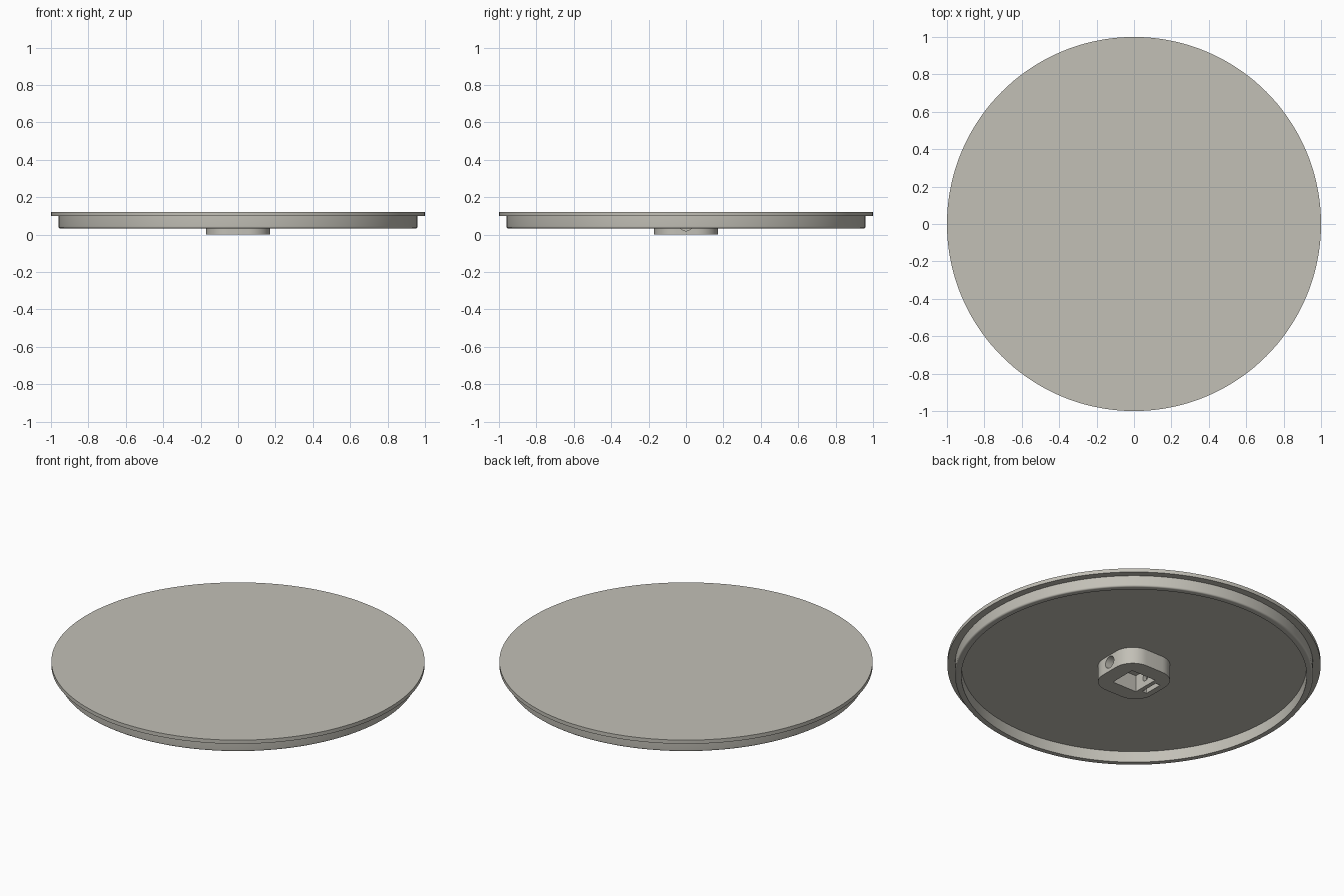
import bpy, bmesh, math
from mathutils import Matrix

if "Cube" in bpy.data.objects:
    bpy.data.objects.remove(bpy.data.objects["Cube"])

stone = bpy.data.materials.new("warm_grey")
stone.diffuse_color = (0.54, 0.525, 0.47, 1)
stone.use_nodes = True
stone.node_tree.nodes["Principled BSDF"].inputs["Base Color"].default_value = stone.diffuse_color


def make_object(name, bm):
    bmesh.ops.recalc_face_normals(bm, faces=bm.faces)
    mesh = bpy.data.meshes.new(name)
    bm.to_mesh(mesh)
    bm.free()
    mesh.materials.append(stone)
    obj = bpy.data.objects.new(name, mesh)
    bpy.context.collection.objects.link(obj)
    return obj


def activate(obj):
    bpy.ops.object.select_all(action='DESELECT')
    obj.select_set(True)
    bpy.context.view_layer.objects.active = obj


def smooth(obj):
    activate(obj)
    bpy.ops.object.shade_smooth_by_angle(angle=math.radians(30))


def lathe(name, profile, steps=144):
    bm = bmesh.new()
    verts = [bm.verts.new((r, 0, z)) for r, z in profile]
    edges = [bm.edges.new(pair) for pair in zip(verts, verts[1:])]
    bmesh.ops.spin(bm, geom=verts + edges, cent=(0, 0, 0), axis=(0, 0, 1),
                   angle=2 * math.pi, steps=steps, use_merge=True)
    bmesh.ops.remove_doubles(bm, verts=bm.verts, dist=1e-5)
    return make_object(name, bm)


def box(name, x0, x1, y0, y1, z0, z1):
    bm = bmesh.new()
    mat = (Matrix.Translation(((x0 + x1) / 2, (y0 + y1) / 2, (z0 + z1) / 2))
           @ Matrix.Diagonal((x1 - x0, y1 - y0, z1 - z0, 1)))
    bmesh.ops.create_cube(bm, size=1, matrix=mat)
    return make_object(name, bm)


def x_cylinder(name, radius, x0, x1, z):
    bm = bmesh.new()
    mat = (Matrix.Translation(((x0 + x1) / 2, 0, z))
           @ Matrix.Rotation(math.pi / 2, 4, 'Y'))
    bmesh.ops.create_cone(bm, cap_ends=True, segments=32, radius1=radius,
                          radius2=radius, depth=x1 - x0, matrix=mat)
    return make_object(name, bm)


# Round plate with a hanging rim, rounded at its lower outer edge
top, floor, rim_bottom, fillet = 0.12, 0.098, 0.033, 0.01
arc = [(0.96 - fillet + fillet * math.cos(a), rim_bottom + fillet - fillet * math.sin(a))
       for a in (i * math.pi / 12 for i in range(7))]
plate = lathe("lid_plate", [(0, top), (1, top), (1, floor), (0.96, floor)] + arc
              + [(0.925, rim_bottom), (0.925, floor), (0, floor)])
smooth(plate)

# Hub: square block with large rounded corners
half, corner = 0.17, 0.115
bm = bmesh.new()
outline = []
for q in range(4):
    mid = math.pi / 4 + q * math.pi / 2
    cx = (half - corner) * math.sqrt(2) * math.cos(mid)
    cy = (half - corner) * math.sqrt(2) * math.sin(mid)
    for i in range(13):
        a = q * math.pi / 2 + i * math.pi / 24
        outline.append(bm.verts.new((cx + corner * math.cos(a), cy + corner * math.sin(a), 0)))
base = bm.faces.new(outline)
raised = bmesh.ops.extrude_face_region(bm, geom=[base])["geom"]
bmesh.ops.translate(bm, vec=(0, 0, floor),
                    verts=[v for v in raised if isinstance(v, bmesh.types.BMVert)])
hub = make_object("shaft_hub", bm)

# Square socket, nut slot, and screw holes cut from the hub
cutters = [
    box("socket_cutter", -0.08, 0.08, -0.08, 0.08, -0.05, 0.15),
    box("nut_slot_cutter", -0.135, -0.105, -0.055, 0.055, -0.05, 0.085),
    x_cylinder("screw_hole_cutter", 0.035, 0.0, 0.25, 0.055),
    x_cylinder("nut_hole_cutter", 0.022, -0.12, 0.0, 0.055),
]
activate(hub)
for cutter in cutters:
    cutter.hide_render = True
    mod = hub.modifiers.new("cut", 'BOOLEAN')
    mod.operation = 'DIFFERENCE'
    mod.solver = 'EXACT'
    mod.object = cutter
    bpy.ops.object.modifier_apply(modifier=mod.name)
for cutter in cutters:
    bpy.data.objects.remove(cutter)
smooth(hub)
